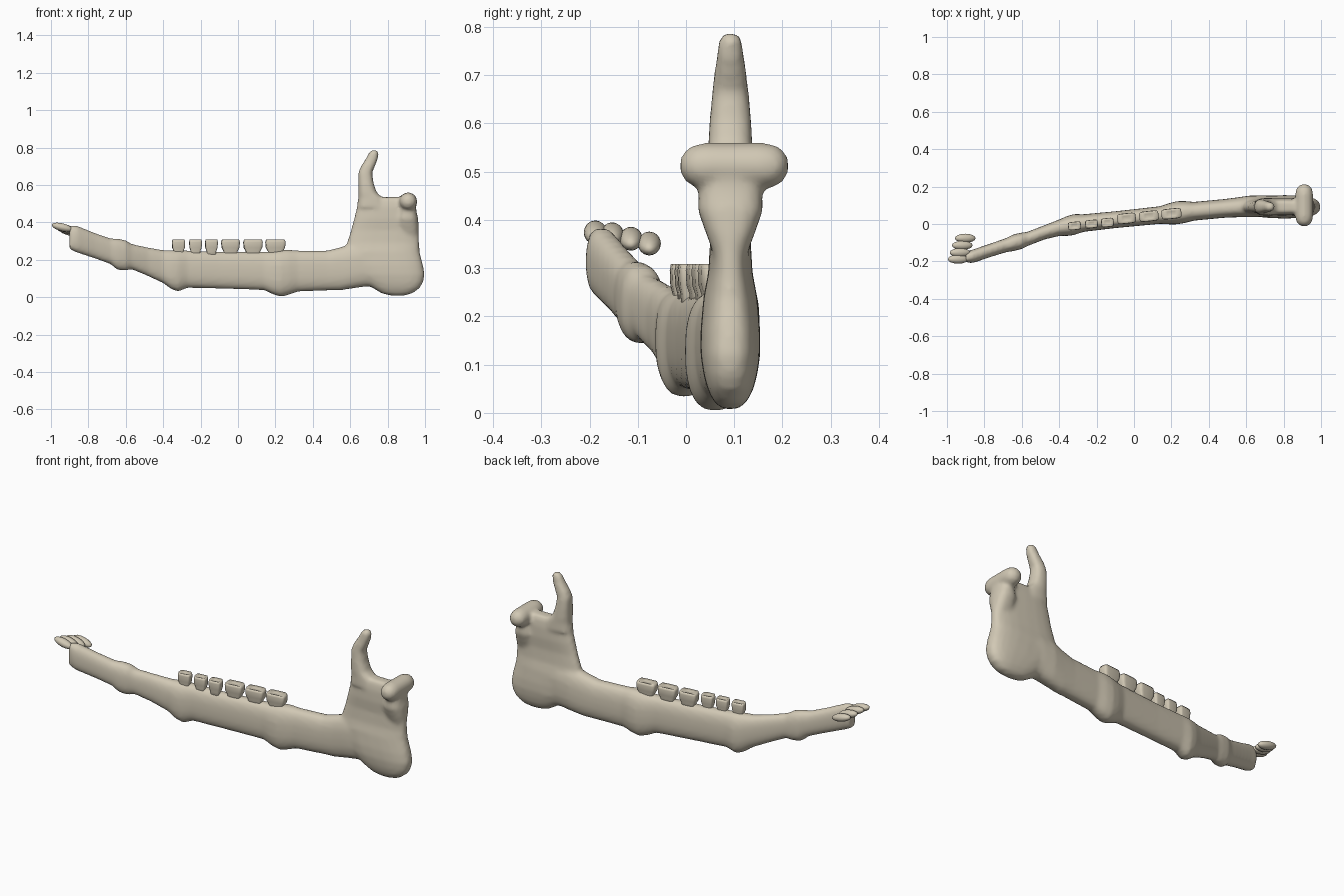
import bpy, bmesh, math
from mathutils import Vector, Matrix

bone = bpy.data.materials.new("bone")
bone.diffuse_color = (0.64, 0.58, 0.46, 1)


def loft(bm, rings, n=24, power=0.8):
    """Skin superellipse rings given as (centre, u half axis, v half axis)."""
    rows = []
    for c, u, v in rings:
        row = []
        for i in range(n):
            a = 2 * math.pi * i / n
            ca, sa = math.cos(a), math.sin(a)
            cu = math.copysign(abs(ca) ** power, ca)
            sv = math.copysign(abs(sa) ** power, sa)
            row.append(bm.verts.new(Vector(c) + Vector(u) * cu + Vector(v) * sv))
        rows.append(row)
    for a, b in zip(rows, rows[1:]):
        for i in range(n):
            j = (i + 1) % n
            bm.faces.new((a[i], a[j], b[j], b[i]))
    bm.faces.new(rows[0][::-1])
    bm.faces.new(rows[-1])


def finish(bm, name):
    bmesh.ops.recalc_face_normals(bm, faces=bm.faces)
    me = bpy.data.meshes.new(name)
    bm.to_mesh(me)
    bm.free()
    me.materials.append(bone)
    for p in me.polygons:
        p.use_smooth = True
    ob = bpy.data.objects.new(name, me)
    bpy.context.collection.objects.link(ob)
    return ob


def add_piece(bm, rings, power=0.8):
    # each closed piece gets its own consistent outward normals
    part = bmesh.new()
    loft(part, rings, power=power)
    bmesh.ops.recalc_face_normals(part, faces=part.faces)
    tmp = bpy.data.meshes.new("tmp")
    part.to_mesh(tmp)
    part.free()
    bm.from_mesh(tmp)
    bpy.data.meshes.remove(tmp)


jaw = bmesh.new()

# long body with bumps: x, y, top, bottom, half thickness
body = [(-.90, -.178, .385, .255, .030), (-.86, -.172, .382, .238, .036),
        (-.76, -.138, .342, .205, .036), (-.68, -.112, .314, .176, .038),
        (-.645, -.100, .314, .146, .045), (-.60, -.090, .305, .142, .044),
        (-.57, -.080, .285, .150, .038), (-.48, -.045, .266, .112, .038),
        (-.40, -.020, .252, .075, .044), (-.355, -.010, .252, .042, .054),
        (-.32, -.003, .252, .030, .056), (-.27, .005, .250, .050, .047),
        (-.10, .023, .243, .046, .045), (.14, .048, .243, .038, .047),
        (.19, .055, .246, .014, .057), (.23, .060, .252, .002, .062),
        (.27, .064, .254, .012, .059), (.32, .068, .250, .030, .050),
        (.48, .083, .250, .036, .050), (.55, .089, .268, .037, .053),
        (.62, .094, .290, .048, .058), (.69, .095, .300, .058, .058),
        (.78, .095, .300, .040, .055)]
add_piece(jaw, [((x, y, (t + b) / 2), (0, w, 0), (0, 0, (t - b) / 2)) for x, y, t, b, w in body])


def upright(rows, y=0.092):
    # rows: z, x start, x end, half thickness
    return [(((a + b) / 2, y, z), ((b - a) / 2, 0, 0), (0, w, 0)) for z, a, b, w in rows]


# broad rear plate and jaw angle
add_piece(jaw, upright([(.008, .82, .885, .015), (.022, .765, .935, .034), (.05, .72, .972, .048),
                        (.08, .68, .990, .056), (.12, .63, .998, .062), (.17, .60, .990, .062),
                        (.24, .57, .972, .056), (.29, .582, .969, .046), (.36, .604, .969, .042),
                        (.42, .620, .964, .046), (.48, .635, .950, .044), (.515, .64, .935, .038),
                        (.535, .65, .90, .028)]), power=.75)
# coronoid prong
add_piece(jaw, upright([(.48, .636, .80, .048), (.53, .643, .775, .046), (.56, .643, .742, .046),
                        (.61, .643, .725, .043), (.665, .643, .717, .038), (.70, .657, .732, .034),
                        (.74, .683, .748, .028), (.772, .700, .752, .024), (.788, .715, .742, .015)]))
# neck under the condyle
add_piece(jaw, upright([(.33, .87, .962, .035), (.37, .855, .966, .050), (.42, .85, .963, .068),
                        (.455, .86, .955, .066), (.50, .87, .95, .060)]))
# condyle, a rounded bar lying across the jaw
cond = [(-.012, .014), (-.004, .030), (.014, .043), (.04, .048), (.16, .048),
        (.187, .043), (.204, .030), (.212, .014)]
add_piece(jaw, [((.91, y, .512), (r, 0, 0), (0, 0, r)) for y, r in cond], power=1)

jaw_ob = finish(jaw, "jaw_bone")
rm = jaw_ob.modifiers.new("fuse", 'REMESH')
rm.mode = 'VOXEL'
rm.voxel_size = 0.01
rm.use_smooth_shade = True
sm = jaw_ob.modifiers.new("soften", 'SMOOTH')
sm.factor = 0.5
sm.iterations = 6

# cheek teeth: flared crowns with a dished top: x, y, half length, half width
for k, (x, y, l, w) in enumerate([(-.318, -.010, .035, .022), (-.227, .000, .034, .022),
                                  (-.142, .008, .034, .024), (-.040, .030, .050, .028),
                                  (.080, .042, .052, .028), (.200, .055, .054, .028)]):
    bm = bmesh.new()
    rows = [(.20, .72), (.245, .74), (.265, .95), (.295, 1.0), (.309, .90), (.302, .45)]
    slope = Matrix.Rotation(math.radians(6), 3, 'Z')
    loft(bm, [((x, y, z), slope @ Vector((l * s, 0, 0)), slope @ Vector((0, w * s, 0)))
              for z, s in rows], n=20, power=.4)
    finish(bm, "cheek_tooth_%d" % (k + 1))

# spatulate front teeth in a fan
for k, (x, y, z) in enumerate([(-.940, -.188, .374), (-.930, -.153, .370),
                               (-.918, -.114, .361), (-.902, -.076, .351)]):
    bm = bmesh.new()
    m = (Matrix.Translation((x, y, z)) @ Matrix.Rotation(math.radians(14), 4, 'Y')
         @ Matrix.Diagonal((.057, .024, .021, 1)))
    bmesh.ops.create_uvsphere(bm, u_segments=16, v_segments=10, radius=1, matrix=m)
    finish(bm, "front_tooth_%d" % (k + 1))
